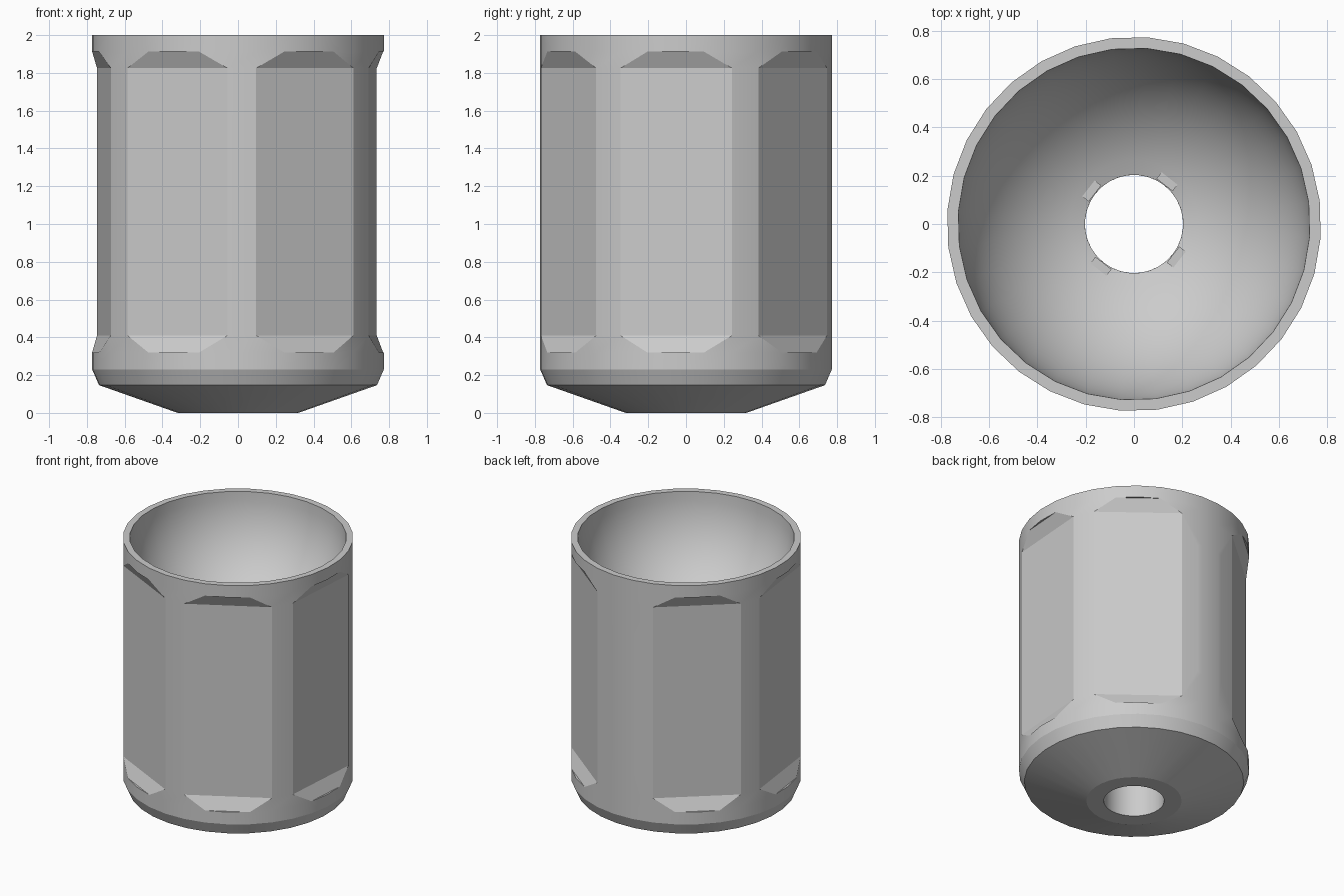
import bpy, bmesh
from math import sin, cos, radians
from mathutils import Vector, Matrix

if "Cube" in bpy.data.objects:
    bpy.data.objects.remove(bpy.data.objects["Cube"])

SIDES = 32
STEP = 360 / SIDES
TURN = 1.5                      # the whole pattern is turned slightly about z
R, BORE, HOLE = 0.774, 0.728, 0.203

grey = bpy.data.materials.new("plain_grey")
grey.use_nodes = True
grey.diffuse_color = (0.6, 0.6, 0.6, 1)
grey.node_tree.nodes["Principled BSDF"].inputs["Base Color"].default_value = (0.6, 0.6, 0.6, 1)


def polar(r, deg, z):
    """Point at an angle counted from the front towards +x."""
    a = radians(deg)
    return Vector((r * sin(a), -r * cos(a), z))


def make_object(name, bm):
    bmesh.ops.recalc_face_normals(bm, faces=bm.faces)
    mesh = bpy.data.meshes.new(name)
    bm.to_mesh(mesh)
    bm.free()
    mesh.materials.append(grey)
    obj = bpy.data.objects.new(name, mesh)
    bpy.context.collection.objects.link(obj)
    return obj


def box(bm, deg, place):
    """Add a cube whose corners are placed as (radius, sideways, z) at an angle."""
    spin = Matrix.Rotation(radians(deg), 3, "Z")
    for v in bmesh.ops.create_cube(bm, size=2)["verts"]:
        r, side, z = place(*v.co)
        v.co = spin @ Vector((side, -r, z))


# Closed profile: underside, outer wall, rim, round bowl, central hole
outer = [(HOLE, 0), (0.32, 0), (0.738, 0.147), (R, 0.23), (R, 0.32),
         (R, 0.41), (R, 1.825), (R, 1.912), (R, 2)]
LOW_OUT, LOW_IN, TOP_IN, TOP_OUT = 4, 5, 6, 7
bowl = []
steps = 14
floor_angle = 73.8
for i in range(steps + 1):
    a = radians(floor_angle * i / steps)
    bowl.append((BORE * cos(a), 2 - BORE * sin(a)))
profile = outer + bowl

bm = bmesh.new()
rings = [[bm.verts.new(polar(r, TURN + STEP * (c + 0.5), z)) for c in range(SIDES)]
         for r, z in profile]

# Six flats, each four columns wide, one column apart; wider gap at the back
centres = [2 + 5 * k for k in (-3, -2, -1, 0, 1, 2)]
panel_columns = {(c + o) % SIDES for c in centres for o in (-2, -1, 0, 1)}

# Lathe the profile, leaving the flats open
for i in range(len(rings)):
    a, b = rings[i], rings[(i + 1) % len(rings)]
    for c in range(SIDES):
        if LOW_OUT <= i < TOP_OUT and c in panel_columns:
            continue
        d = (c + 1) % SIDES
        bm.faces.new((a[c], a[d], b[d], b[c]))

# Fill each flat and its sloped ends
for c in centres:
    def at(ring, offset):
        return rings[ring][(c + offset) % SIDES]
    bm.faces.new((at(LOW_IN, -2), at(LOW_IN, 2), at(TOP_IN, 2), at(TOP_IN, -2)))
    for near, far in ((LOW_IN, LOW_OUT), (TOP_IN, TOP_OUT)):
        bm.faces.new((at(near, -2), at(near, 2), at(far, 1), at(far, -1)))
        bm.faces.new((at(far, -1), at(far, 0), at(far, 1)))
        for s in (-1, 1):
            bm.faces.new((at(near, 2 * s), at(far, 2 * s), at(far, s)))

# Drop the ring points left unused inside the flats
bmesh.ops.delete(bm, geom=[v for v in bm.verts if not v.link_faces], context="VERTS")
body = make_object("cup_body", bm)

# Recessed slot at the back, with sloped ends
bm = bmesh.new()
box(bm, 180 + TURN, lambda x, y, z: (
    0.77 + 0.06 * x, y * (0.105 + 0.005 * x), 1.125 + z * (0.495 + 0.1 * x)))
cutter = make_object("slot_cutter", bm)
cutter.hide_render = True
cut = body.modifiers.new("back_slot", "BOOLEAN")
cut.operation = "DIFFERENCE"
cut.solver = "EXACT"
cut.object = cutter

# Bake the cut so that shading can be set on the finished surface
bpy.context.view_layer.update()
graph = bpy.context.evaluated_depsgraph_get()
finished = bpy.data.meshes.new_from_object(body.evaluated_get(graph))
body.modifiers.clear()
body.data = finished
bpy.data.objects.remove(cutter)

# Four small flat keys around the hole at the bottom of the bowl
bm = bmesh.new()
for k in range(4):
    box(bm, 52 + 90 * k, lambda x, y, z: (0.222 + 0.017 * x, 0.042 * y, 1.3 + 0.018 * z))
make_object("hole_keys", bm)

bpy.ops.object.select_all(action="DESELECT")
body.select_set(True)
bpy.context.view_layer.objects.active = body
bpy.ops.object.shade_smooth_by_angle(angle=radians(17))
